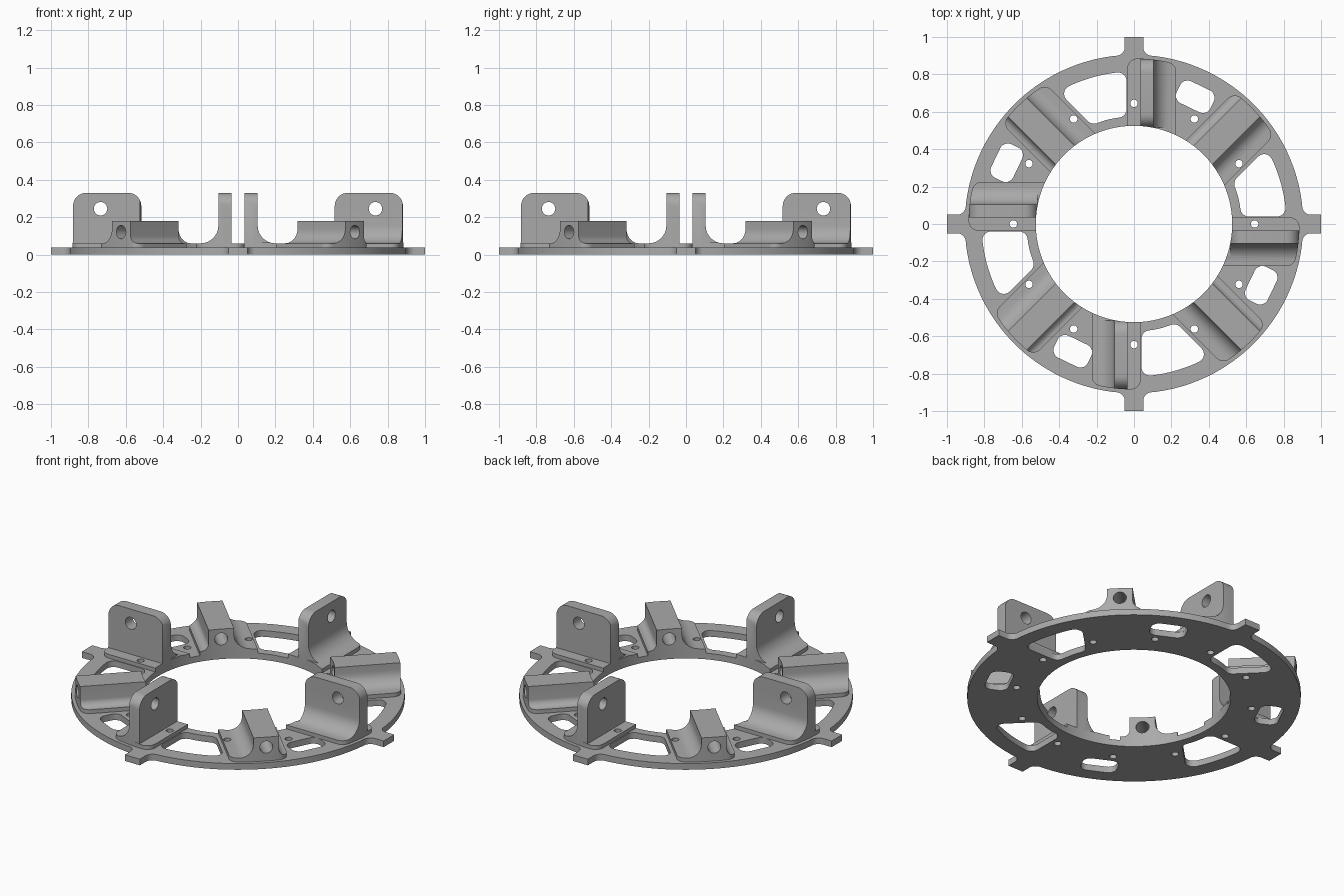
import bpy, bmesh
from math import pi, sin, cos, asin, tan, radians, degrees
from mathutils import Vector, Matrix

cube = bpy.data.objects.get("Cube")
if cube:
    bpy.data.objects.remove(cube, do_unlink=True)

gray = bpy.data.materials.new("plain gray")
gray.use_nodes = True
gray.diffuse_color = (0.4, 0.4, 0.4, 1)
gray.node_tree.nodes["Principled BSDF"].inputs["Base Color"].default_value = (0.4, 0.4, 0.4, 1)

INNER, OUTER, BASE = 0.525, 0.905, 0.885
RING_TOP, PLATE_TOP, SUNK = 0.037, 0.06, 0.03


def polar(r, deg):
    return r * cos(radians(deg)), r * sin(radians(deg))


def arc(r, start, end, n):
    return [(*polar(r, start + (end - start) * i / (n - 1)), 0) for i in range(n)]


def rounded(points, steps=8):
    """Outline from (x, y, corner radius) points."""
    out = []
    for i, (x, y, r) in enumerate(points):
        p = Vector((x, y))
        if r == 0:
            out.append(p)
            continue
        a = (Vector(points[i - 1][:2]) - p).normalized()
        b = (Vector(points[(i + 1) % len(points)][:2]) - p).normalized()
        half = a.angle(b) / 2
        mid = p + (a + b).normalized() * (r / sin(half))
        start = p + a * (r / tan(half)) - mid
        end = p + b * (r / tan(half)) - mid
        turn = start.angle_signed(end)
        for k in range(steps + 1):
            out.append(mid + Matrix.Rotation(-turn * k / steps, 2) @ start)
    return out


# Axis maps: outline (u, v) and depth w to 3D
UP = lambda u, v, w: (u, v, w)
ALONG_Y = lambda u, v, w: (u, w, v)
ALONG_X = lambda u, v, w: (w, u, v)


def prism(bm, outline, lo, hi, place=UP, turn=0):
    rot = Matrix.Rotation(radians(turn), 3, 'Z')
    low, high = ([bm.verts.new(rot @ Vector(place(p[0], p[1], w))) for p in outline] for w in (lo, hi))
    n = len(outline)
    faces = [bm.faces.new(low), bm.faces.new(high)]
    for i in range(n):
        j = (i + 1) % n
        faces.append(bm.faces.new((low[i], low[j], high[j], high[i])))
    bmesh.ops.recalc_face_normals(bm, faces=faces)


def circle(x, y, r, n=24):
    return [(x + r * cos(2 * pi * i / n), y + r * sin(2 * pi * i / n)) for i in range(n)]


def make(name, *prisms):
    bm = bmesh.new()
    for args in prisms:
        prism(bm, *args)
    mesh = bpy.data.meshes.new(name)
    bm.to_mesh(mesh)
    bm.free()
    obj = bpy.data.objects.new(name, mesh)
    bpy.context.collection.objects.link(obj)
    mesh.materials.append(gray)
    return obj


def carve(obj, operation, *prisms):
    cutter = make("cutter", *prisms)
    cutter.hide_render = True
    mod = obj.modifiers.new("carve", 'BOOLEAN')
    mod.operation, mod.object, mod.solver = operation, cutter, 'EXACT'
    bpy.context.view_layer.update()
    mesh = bpy.data.meshes.new_from_object(obj.evaluated_get(bpy.context.evaluated_depsgraph_get()))
    obj.modifiers.clear()
    obj.data = mesh
    bpy.data.objects.remove(cutter, do_unlink=True)


def finish(obj):
    bpy.ops.object.select_all(action='DESELECT')
    obj.select_set(True)
    bpy.context.view_layer.objects.active = obj
    bpy.ops.object.shade_smooth_by_angle(angle=radians(30))


# Vertical holes shared by ring and brackets
bore = (circle(0, 0, INNER, 128), -1, 1)
bolts = []
for q in range(4):
    bolts.append((circle(0, 0.645, 0.02), -1, 1, UP, 90 * q))
    for side in (-1, 1):
        bolts.append((circle(0.169 * side, 0.625, 0.02), -1, 1, UP, 90 * q + 45))

# Ring with four tabs
root = (OUTER ** 2 - 0.05 ** 2) ** 0.5
rim = []
for q in range(4):
    tab = [(root, -0.05, 0.045), (1, -0.05, 0), (1, 0.05, 0), (root, 0.05, 0.045)]
    for x, y, r in tab:
        v = Matrix.Rotation(q * pi / 2, 2) @ Vector((x, y))
        rim.append((v.x, v.y, r))
    rim += arc(OUTER, 90 * q + 7.5, 90 * q + 82.5, 26)
ring = make("ring_plate", (rounded(rim), 0, RING_TOP))

# Long and short slots in each quarter
def slot_corner(r, first):
    a = 90 + degrees(asin(0.04 / r)) if first else 135 - degrees(asin(0.215 / r))
    return (*polar(r, a), 0.045)

R1, R2 = 0.575, 0.815
long_slot = rounded([slot_corner(R2, True), *arc(R2, 97, 115, 8), slot_corner(R2, False),
                     slot_corner(R1, False), *arc(R1, 107, 100, 4), slot_corner(R1, True)])
short_slot = rounded([(-0.1, 0.69, 0.045), (0.1, 0.69, 0.045), (0.1, 0.82, 0.045), (-0.1, 0.82, 0.045)])
slots = []
for q in range(4):
    slots.append((long_slot, -1, 1, UP, 90 * q))
    slots.append((short_slot, -1, 1, UP, 90 * q - 25.7))
carve(ring, 'DIFFERENCE', bore, *bolts, *slots)
finish(ring)


def bracket(name, turn, left, right, section, side, hole):
    """Section swept outward, trimmed by plan and side outlines."""
    obj = make(name, (rounded(section), 0.4, 1, ALONG_Y, turn))
    a, b = (90 - degrees(asin(x / BASE)) for x in (left, right))
    plan = [(left, 0.3, 0), (right, 0.3, 0), (*polar(BASE, b), 0.05),
            *arc(BASE, b + 4.5, a - 4.5, 8), (*polar(BASE, a), 0.05)]
    carve(obj, 'INTERSECT', (rounded(plan), -1, 1, UP, turn))
    if side:
        carve(obj, 'INTERSECT', (rounded(side), -1, 1, ALONG_X, turn))
    carve(obj, 'DIFFERENCE', bore, *bolts)
    carve(obj, 'DIFFERENCE', (*hole, turn))
    finish(obj)


tall = [(-0.035, SUNK, 0), (0.225, SUNK, 0), (0.225, PLATE_TOP, 0), (0.105, PLATE_TOP, 0.095),
        (0.105, 0.33, 0), (0.035, 0.33, 0), (0.035, PLATE_TOP, 0), (-0.035, PLATE_TOP, 0)]
tall_side = [(0.3, 0, 0), (0.95, 0, 0), (0.95, 0.064, 0), (0.882, 0.064, 0), (0.882, 0.33, 0.07),
             (0.517, 0.33, 0.07), (0.517, 0.064, 0), (0.3, 0.064, 0)]
low = [(-0.12, SUNK, 0), (0.195, SUNK, 0), (0.195, PLATE_TOP, 0), (0.07, PLATE_TOP, 0.08),
       (0.07, 0.18, 0), (-0.07, 0.18, 0), (-0.07, PLATE_TOP, 0.04), (-0.12, PLATE_TOP, 0)]

# Four upright brackets and four drilled blocks between them
for q, where in enumerate(("back", "right", "front", "left")):
    bracket(where + "_upright_bracket", 90 * q, -0.035, 0.225, tall, tall_side,
            (circle(0.735, 0.245, 0.036), -0.2, 0.3, ALONG_X))
for q, where in enumerate(("back_right", "front_right", "front_left", "back_left")):
    bracket(where + "_block_bracket", 90 * q + 45, -0.12, 0.195, low, None,
            (circle(0, 0.12, 0.036), 0.3, 1.1, ALONG_Y))
